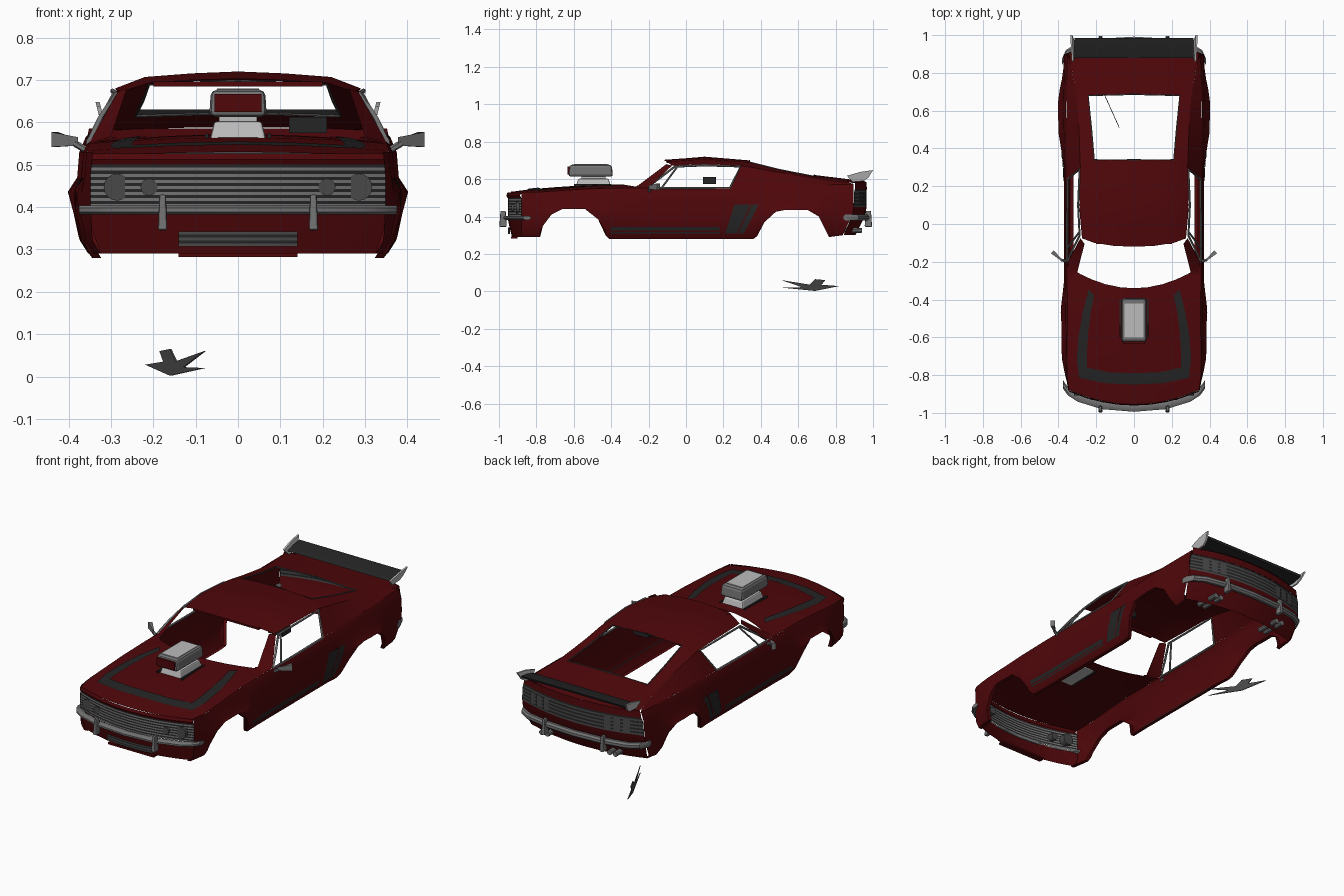
import bpy, bmesh, math
from mathutils import Vector

if "Cube" in bpy.data.objects:
    bpy.data.objects.remove(bpy.data.objects["Cube"])


def material(name, r, g, b):
    m = bpy.data.materials.new(name)
    m.diffuse_color = (r, g, b, 1)
    m.use_nodes = True
    m.node_tree.nodes["Principled BSDF"].inputs["Base Color"].default_value = m.diffuse_color
    return m


RED = material("deep_red", 0.078, 0.002, 0.003)
DARK = material("dark_grey", 0.018, 0.018, 0.018)
GREY = material("mid_grey", 0.17, 0.17, 0.17)
LIGHT = material("light_grey", 0.5, 0.5, 0.5)
GRILLE = material("grille_grey", 0.065, 0.065, 0.065)


def finish(name, bm, mat, mirror, smooth):
    me = bpy.data.meshes.new(name)
    bm.to_mesh(me)
    bm.free()
    me.materials.append(mat)
    ob = bpy.data.objects.new(name, me)
    bpy.context.collection.objects.link(ob)
    if mirror:
        ob.modifiers.new("mirror", 'MIRROR')
    if smooth:
        bpy.context.view_layer.objects.active = ob
        ob.select_set(True)
        bpy.ops.object.shade_smooth_by_angle(angle=math.radians(30))
        ob.select_set(False)
    return ob


def grid(name, rows, mat, mirror=True, closed=False, smooth=True):
    """Skin between rows of points; closed rows become a capped bar."""
    bm = bmesh.new()
    vs = [[bm.verts.new(p) for p in r] for r in rows]
    n = len(rows[0])
    for a, b in zip(vs, vs[1:]):
        for i in range(n if closed else n - 1):
            j = (i + 1) % n
            bm.faces.new((a[i], a[j], b[j], b[i]))
    if closed:
        bm.faces.new(vs[0])
        bm.faces.new(vs[-1])
    bmesh.ops.remove_doubles(bm, verts=bm.verts, dist=0.0005)
    bmesh.ops.recalc_face_normals(bm, faces=bm.faces)
    if not closed:  # sheets face away from the car centre
        c = Vector((0, 0, 0.35))
        if sum(f.calc_area() * f.normal.dot(f.calc_center_median() - c) for f in bm.faces) < 0:
            bmesh.ops.reverse_faces(bm, faces=bm.faces)
    return finish(name, bm, mat, mirror, smooth)


def box(name, x, y, z, mat, mirror=False, top=1.0, bevel=0.0):
    """Box from ranges; top scales the upper face."""
    cx, cy = sum(x) / 2, sum(y) / 2
    rows = []
    for zz, s in ((z[0], 1), (z[1], top)):
        rows.append([(cx + (a - cx) * s, cy + (b - cy) * s, zz)
                     for a, b in ((x[0], y[0]), (x[1], y[0]), (x[1], y[1]), (x[0], y[1]))])
    ob = grid(name, rows, mat, mirror, True, False)
    if bevel:
        b = ob.modifiers.new("bevel", 'BEVEL')
        b.width, b.segments = bevel, 2
    return ob


def bar(name, path, hy, hz, mat):
    """Rounded-rectangle bar swept along x."""
    sec = [(math.cos(a) * hy, math.sin(a) * hz) for a in (k * math.pi / 4 + math.pi / 8 for k in range(8))]
    return grid(name, [[(x, y + a, z + b) for a, b in sec] for x, y, z in path], mat, True, True)


def tube(name, pts, r, mat, sides=6):
    rows = []
    for i, p in enumerate(pts):
        d = (Vector(pts[min(i + 1, len(pts) - 1)]) - Vector(pts[max(i - 1, 0)])).normalized()
        u = d.orthogonal().normalized() if abs(d.x) > 0.9 else d.cross(Vector((1, 0, 0))).normalized()
        w = d.cross(u)
        rows.append([Vector(p) + r * (math.cos(k * math.tau / sides) * u + math.sin(k * math.tau / sides) * w)
                     for k in range(sides)])
    return grid(name, rows, mat, True, True)


def table(t, v):
    """Piecewise linear lookup."""
    if v <= t[0][0]:
        return t[0][1]
    for (a, p), (b, q) in zip(t, t[1:]):
        if v <= b:
            return p + (q - p) * (v - a) / (b - a)
    return t[-1][1]


# Shape curves of the shell
WIDTH = [(-0.9, 0.345), (-0.8, 0.362), (-0.3, 0.37), (0.3, 0.37), (0.6, 0.38), (0.9, 0.372), (0.95, 0.36)]
FLARE = [(-0.82, 0), (-0.66, 0.027), (-0.45, 0.02), (-0.3, 0), (0.3, 0), (0.5, 0.026), (0.66, 0.026), (0.8, 0)]
SECTION = [(0.28, -0.03), (0.32, -0.006), (0.38, 0), (0.47, 0), (0.53, -0.005), (0.56, -0.02)]
BUMP = [(0.29, 0.3), (0.43, 1), (0.47, 0)]
SHOULDER = [(-0.95, 0.51), (-0.8, 0.53), (-0.5, 0.55), (-0.2, 0.553), (0.3, 0.555), (0.6, 0.565), (0.97, 0.575)]
BOTTOM = [(-0.88, 0.29), (-0.78, 0.29), (-0.765, 0.35), (-0.72, 0.41), (-0.66, 0.44), (-0.54, 0.44),
          (-0.47, 0.385), (-0.43, 0.30), (-0.41, 0.28), (0.36, 0.28), (0.38, 0.295), (0.42, 0.37), (0.48, 0.425),
          (0.53, 0.435), (0.65, 0.435), (0.71, 0.40), (0.745, 0.33), (0.765, 0.29), (0.895, 0.30)]


def side_x(y, z):
    return table(WIDTH, y) + table(SECTION, z) + table(FLARE, y) * table(BUMP, z)


def side_pt(y, z, out=0.0):
    lean = max(0, 0.42 - z) * 0.5 * max(0, (y - 0.77) / 0.13)
    return (side_x(y, z) + out, y - lean, z)


def hood_z(x, y):
    return table(SHOULDER, y) + 0.02 * (1 - min(1, (x / 0.35) ** 2))


def nose_y(x):
    return -0.955 + 0.62 * x * x


def tail_y(x):
    return 0.965 - 0.5 * x * x


# Body sides with wheel arches and a turned-in lower lip
stations = sorted([y for y, _ in BOTTOM] + [-0.83, -0.6, -0.3, -0.2, 0, 0.2, 0.3, 0.59, 0.82])
rows = []
for y in stations:
    zb = table(BOTTOM, y)
    col = [side_pt(y, max(k, zb)) for k in (0.28, 0.32, 0.38, 0.43, 0.47, 0.53, table(SHOULDER, y))]
    x, yy, z = col[0]
    rows.append([(x - 0.02, yy, z)] + col)
grid("body_side", rows, RED)

# Hood
rows = []
for v in [0, 0.08, 0.2, 0.4, 0.6, 0.8, 1]:
    row = []
    for f in [0, 0.2, 0.42, 0.62, 0.8, 1]:
        x = f * 0.35
        y = nose_y(x) + v * (-0.34 + 0.95 * x * x - nose_y(x))
        x = f * side_x(y, table(SHOULDER, y))
        row.append((x, y, hood_z(x, y)))
    rows.append(row)
grid("hood", rows, RED)


# Hood stripe, a thin U-shaped plate
def on_hood(x, y):
    return (x, y, hood_z(x, y) + 0.004)


inner = [(0, -0.79), (0.13, -0.785), (0.25, -0.76), (0.25, -0.7), (0.243, -0.58), (0.228, -0.46), (0.21, -0.38)]
outer = [(0, -0.85), (0.15, -0.843), (0.29, -0.815), (0.303, -0.72), (0.293, -0.59), (0.27, -0.46), (0.24, -0.345)]
grid("hood_stripe", [[on_hood(*a), on_hood(a[0] / 2 + b[0] / 2, a[1] / 2 + b[1] / 2), on_hood(*b)]
                     for a, b in zip(inner, outer)], DARK)

# Roof, fastback and deck
RAIL_X = [(-0.1, 0.275), (0.1, 0.29), (0.3, 0.285), (0.5, 0.29), (0.7, 0.305), (0.85, 0.33), (0.93, 0.345)]
RAIL_Z = [(-0.1, 0.672), (0.1, 0.68), (0.3, 0.672), (0.5, 0.635), (0.7, 0.603), (0.85, 0.585), (0.93, 0.579)]
CORNER_X = [(-0.1, 0.21), (0.1, 0.22), (0.34, 0.21), (0.68, 0.242), (0.95, 0.25)]
CORNER_Z = [(-0.1, 0.693), (0.1, 0.707), (0.34, 0.69), (0.5, 0.65), (0.68, 0.615), (0.95, 0.582)]
CENTRE_Z = [(-0.1, 0.703), (0.1, 0.72), (0.34, 0.7), (0.68, 0.622), (0.95, 0.586)]


def top_row(y, cols=4):
    bend = -0.02 if y < 0 else 0.03 * max(0, (y - 0.6) / 0.35)
    cx, cz, c0 = table(CORNER_X, y), table(CORNER_Z, y), table(CENTRE_Z, y)
    pts = [(table(RAIL_X, y), y - bend * 1.2, table(RAIL_Z, y)), (cx, y, cz),
           (cx / 2, y + bend * 0.8, (cz + c0) / 2 + 0.002), (0, y + bend, c0)]
    return pts[:cols]


grid("roof", [top_row(y) for y in (-0.1, 0, 0.1, 0.22, 0.34)], RED)
grid("rear_window_pillar", [top_row(y, 2) for y in (0.34, 0.45, 0.56, 0.68)], RED)
grid("rear_deck", [top_row(y) for y in (0.68, 0.77, 0.86, 0.94)], RED)
tube("rear_window_trim", [top_row(0.34)[3], top_row(0.34)[1], top_row(0.5)[1], top_row(0.68)[1],
                          top_row(0.68)[3]], 0.004, GRILLE)

# Rear quarter above the shoulder
rows = [[side_pt(0.235, 0.555), (0.283, 0.295, 0.672)]]
for y in (0.34, 0.45, 0.56, 0.68, 0.8, 0.9):
    a, b = Vector(side_pt(y, table(SHOULDER, y))), Vector(top_row(y)[0])
    rows.append([a, b])
grid("rear_quarter", rows, RED)

# Windshield pillars, header and side-window trim
grid("windshield_pillar", [[(0.262, -0.105, 0.68), (0.284, -0.075, 0.672)],
                           [(0.30, -0.255, 0.567), (0.35, -0.2, 0.553)],
                           [(0.285, -0.265, 0.563), (0.352, -0.27, 0.551)]], RED)
box("windshield_header", (0, 0.2), (-0.105, -0.085), (0.685, 0.696), RED, True)
tube("side_window_trim", [(0.352, 0.235, 0.553), (0.354, 0, 0.552), (0.354, -0.2, 0.552), (0.325, -0.135, 0.61),
                          (0.288, -0.06, 0.667), (0.296, 0.1, 0.674), (0.288, 0.29, 0.667), (0.352, 0.235, 0.553)],
     0.006, GREY)
tube("vent_window_post", [(0.354, -0.13, 0.553), (0.292, -0.045, 0.668)], 0.005, GREY)


# Nose and tail panels following curved end lines
def end_panel(name, yf, profile, mat, xmax=None, x0=0.0):
    rows = []
    for z, dy in profile:
        xm = xmax or side_x(-0.88 if yf is nose_y else 0.9, z)
        rows.append([(x0 + f * (xm - x0), yf(x0 + f * (xm - x0)) + dy, z) for f in (0, 0.25, 0.5, 0.75, 1)])
    return grid(name, rows, mat)


def end_slats(name, yf, z0, z1, count, dy, mats, xmax=None, x0=0.0):
    """Fine horizontal slats alternating in colour."""
    h = (z1 - z0) / count
    for i in range(count):
        end_panel(name, yf, [(z0 + i * h, dy), (z0 + (i + 1) * h, dy)], mats[i % len(mats)], xmax, x0)


end_panel("nose_lip", nose_y, [(0.527, 0.0), (0.512, -0.006), (0.5, 0.0)], RED)
end_slats("front_grille", nose_y, 0.4, 0.5, 14, 0.002, (GREY, DARK))
end_panel("front_valance", nose_y, [(0.4, 0.0), (0.35, 0.01), (0.29, 0.025)], RED)
end_slats("intake_slat", nose_y, 0.307, 0.342, 5, 0.002, (GRILLE, DARK), 0.14)
box("chin_lip", (0, 0.14), (-0.935, -0.9), (0.282, 0.292), RED, True)
end_panel("tail_lip", tail_y, [(0.585, 0.0), (0.545, 0.002)], RED)
end_slats("tail_panel", tail_y, 0.45, 0.545, 10, 0.001, (GRILLE, DARK))
end_panel("tail_lower", tail_y, [(0.45, 0.001), (0.4, -0.01), (0.3, -0.06)], RED)
for i in range(3):
    x = 0.17 + i * 0.05
    end_panel("tail_lamp", tail_y, [(0.53, 0.006), (0.46, 0.006)], GRILLE, x + 0.035, x)

# Headlights
for x, r in ((0.285, 0.032), (0.21, 0.02)):
    tube("headlight", [(x, nose_y(x) + 0.03, 0.447), (x, nose_y(x) - 0.004, 0.447)], r, GRILLE, 16)

# Bumpers with overriders
bar("front_bumper", [(0, -0.972, 0.393), (0.17, -0.958, 0.393), (0.3, -0.918, 0.393), (0.35, -0.885, 0.393),
                     (0.375, -0.85, 0.393)], 0.024, 0.012, GREY)
bar("rear_bumper", [(0, 0.975, 0.395), (0.17, 0.965, 0.395), (0.3, 0.94, 0.395), (0.36, 0.905, 0.395),
                    (0.38, 0.86, 0.395)], 0.018, 0.018, GREY)
for y in (-0.978, 0.975):
    box("overrider", (0.167, 0.189), (y - 0.02, y + 0.02), (0.345, 0.43), GREY, True, 0.7, 0.005)

# Twin exhaust tips
for x in (0.19, 0.225):
    tube("exhaust_tip", [(x, 0.8, 0.33), (x, 0.94, 0.325)], 0.014, GREY, 10)

# Rear wing with end plates
grid("rear_wing", [[(x, 0.88, 0.607), (x, 0.93, 0.622), (x, 0.985, 0.63), (x, 0.98, 0.618), (x, 0.93, 0.606)]
                   for x in (0, 0.315)], DARK, True, True)
plate = [(0.86, 0.618), (0.93, 0.638), (1.0, 0.648), (0.975, 0.607), (0.95, 0.59), (0.89, 0.585)]
grid("wing_end_plate", [[(x + (z - 0.59) * 0.25, y, z) for y, z in plate] for x in (0.312, 0.322)],
     LIGHT, True, True, False)

# Supercharger with intake scoop
for x in (0.07, ):
    box("blower_slot", (x, x + 0.008), (-0.6, -0.4), (0.563, 0.574), DARK, True)
box("blower_base", (-0.066, 0.066), (-0.59, -0.4), (0.56, 0.602), LIGHT, False, 0.85, 0.006)
box("blower_neck", (-0.045, 0.045), (-0.56, -0.43), (0.6, 0.62), LIGHT)
box("intake_scoop", (-0.068, 0.068), (-0.63, -0.39), (0.613, 0.677), GREY, False, 0.94, 0.014)
box("scoop_top", (-0.05, 0.05), (-0.6, -0.42), (0.675, 0.68), LIGHT)
box("scoop_mouth", (-0.055, 0.055), (-0.634, -0.62), (0.624, 0.667), RED)

# Door mirrors
grid("door_mirror", [[(0.378, -0.2, 0.545), (0.385, -0.185, 0.545), (0.383, -0.185, 0.562), (0.378, -0.2, 0.565)],
                     [(0.44, -0.155, 0.542), (0.425, -0.14, 0.542), (0.425, -0.14, 0.577), (0.44, -0.155, 0.577)]],
     GREY, True, True, False)
tube("mirror_stalk", [(0.35, -0.2, 0.53), (0.385, -0.19, 0.55)], 0.008, GREY)

# Side stripes: sill band and slanted bars behind the door
grid("sill_stripe", [[side_pt(y, z, 0.003) for z in (0.31, 0.345)] for y in (-0.4, -0.3, -0.1, 0.18)], DARK)
for a, b in ((0, 0.64), (0.7, 1)):
    rows = []
    for t in (0, 0.25, 0.5, 0.75, 1):
        y0, y1, z = 0.21 + 0.05 * t, 0.31 + 0.08 * t, 0.31 + 0.155 * t
        rows.append([side_pt(y0 + (y1 - y0) * f, z, 0.004) for f in (a, b)])
    grid("quarter_stripe", rows, DARK)

# Small box inside the cabin
box("cabin_box", (0.12, 0.21), (0.09, 0.16), (0.575, 0.612), DARK)

# Loose flat blade lying under the tail
outline = [(0.51, 0.06), (0.66, 0.036), (0.69, 0.065), (0.745, 0.06), (0.725, 0.035), (0.82, 0.028),
           (0.74, 0.012), (0.69, 0.002), (0.51, 0.02), (0.62, 0.022)]
grid("loose_blade", [[(-0.08 - (y - 0.51) * 0.45 + o, y, z) for y, z in outline] for o in (0, 0.004)],
     GRILLE, False, True, False)
